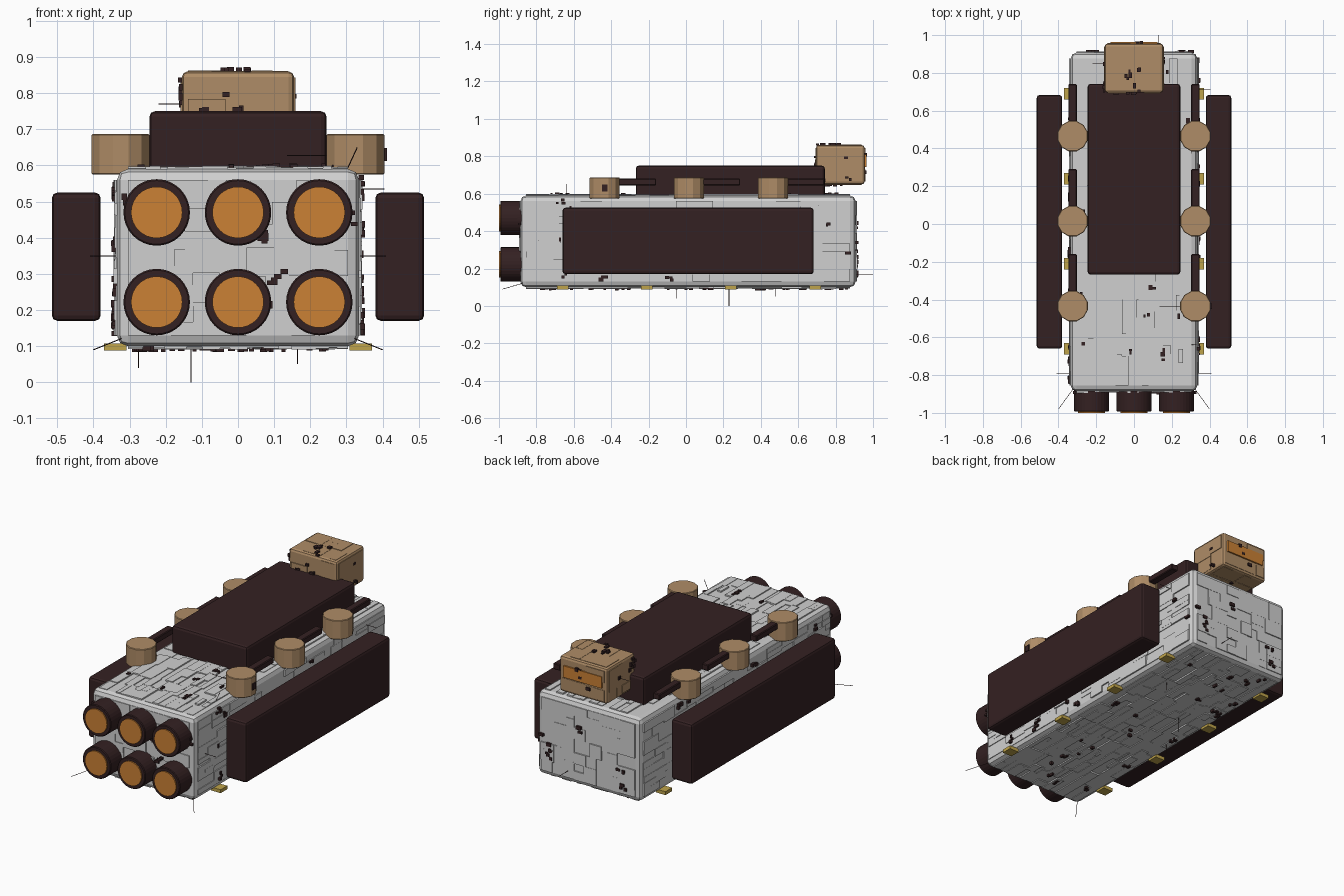
import bpy, bmesh, math, random
from mathutils import Matrix, Vector

random.seed(7)
if "Cube" in bpy.data.objects:
    bpy.data.objects.remove(bpy.data.objects["Cube"], do_unlink=True)


def material(name, rgb):
    m = bpy.data.materials.new(name)
    m.use_nodes = True
    m.diffuse_color = (*rgb, 1)
    m.node_tree.nodes["Principled BSDF"].inputs["Base Color"].default_value = (*rgb, 1)
    return m


GREY = material("hull grey", (0.63, 0.63, 0.63))
BROWN = material("dark brown", (0.034, 0.015, 0.016))
TAN = material("tan", (0.43, 0.265, 0.135))
ORANGE = material("glow orange", (0.6, 0.22, 0.035))
YELLOW = material("foot yellow", (0.52, 0.37, 0.07))


def finish(name, bm, mat):
    mesh = bpy.data.meshes.new(name)
    bm.to_mesh(mesh)
    bm.free()
    mesh.materials.append(mat)
    ob = bpy.data.objects.new(name, mesh)
    bpy.context.collection.objects.link(ob)
    return ob


def add_box(bm, lo, hi, frame=Matrix()):
    lo, hi = Vector(lo), Vector(hi)
    bmesh.ops.create_cube(bm, size=1, matrix=frame @ Matrix.Translation((lo + hi) / 2)
                          @ Matrix.Diagonal((*(hi - lo), 1)))


def box(name, lo, hi, mat, bevel=0.0, segments=2):
    bm = bmesh.new()
    add_box(bm, lo, hi)
    if bevel:
        bmesh.ops.bevel(bm, geom=bm.edges[:], offset=bevel, segments=segments,
                        profile=0.5, affect='EDGES')
    return finish(name, bm, mat)


def cylinder(name, start, end, radius, mat, sides=12, turn=0.0, bevel=0.0):
    start, end = Vector(start), Vector(end)
    axis = end - start
    frame = (Matrix.Translation((start + end) / 2)
             @ axis.to_track_quat('Z', 'Y').to_matrix().to_4x4() @ Matrix.Rotation(turn, 4, 'Z'))
    bm = bmesh.new()
    bmesh.ops.create_cone(bm, cap_ends=True, segments=sides, radius1=radius, radius2=radius,
                          depth=axis.length, matrix=frame)
    if bevel:
        rims = [e for e in bm.edges if any(len(f.verts) > 4 for f in e.link_faces)]
        bmesh.ops.bevel(bm, geom=rims, offset=bevel, segments=1, affect='EDGES')
    return finish(name, bm, mat)


def split(u0, u1, v0, v1, max_u, max_v):
    """Cut a rectangle into random smaller ones."""
    du, dv = (u1 - u0) / max_u, (v1 - v0) / max_v
    if max(du, dv) < random.uniform(0.8, 1.7):
        return [(u0, u1, v0, v1)]
    t = random.uniform(0.35, 0.65)
    if du > dv:
        m = u0 + (u1 - u0) * t
        return split(u0, m, v0, v1, max_u, max_v) + split(m, u1, v0, v1, max_u, max_v)
    m = v0 + (v1 - v0) * t
    return split(u0, u1, v0, m, max_u, max_v) + split(u0, u1, m, v1, max_u, max_v)


def face_frames(lo, hi):
    """Yield the frame, half sizes and normal of each side of a box."""
    centre, half = (Vector(lo) + Vector(hi)) / 2, (Vector(hi) - Vector(lo)) / 2
    for axis in range(3):
        for sign in (1, -1):
            n, u = Vector(), Vector()
            n[axis] = sign
            u[0 if axis == 1 else 1] = 1        # long direction runs along y where possible
            v = n.cross(u)
            frame = Matrix((u, v, n)).transposed().to_4x4()
            frame.translation = centre + n * half[axis]
            yield frame, abs(u.dot(half)), abs(v.dot(half)), n


def clad(name, lo, hi, mat, margin, long_size, end_size, thick, density):
    """Cover a box with thin plates and scattered dark fittings."""
    plates, bits = bmesh.new(), bmesh.new()
    for frame, hu, hv, n in face_frames(lo, hi):
        hu, hv = hu - margin, hv - margin
        size = end_size if n.y else long_size
        for u0, u1, v0, v1 in split(-hu, hu, -hv, hv, *size):
            if random.random() < 0.72:
                add_box(plates, (u0, v0, -0.002), (u1, v1, random.uniform(0.25, 1) * thick), frame)
        for _ in range(int(density * hu * hv) + 2):
            cu, cv = random.uniform(-hu, hu), random.uniform(-hv, hv)
            for _ in range(random.randint(1, 3)):
                pu, pv = cu + random.uniform(-0.02, 0.02), cv + random.uniform(-0.02, 0.02)
                a, b = random.uniform(0.005, 0.016), random.uniform(0.005, 0.011)
                add_box(bits, (pu - a, pv - b, -0.002),
                        (pu + a, pv + b, thick + random.uniform(0.002, 0.008)), frame)
    finish(name + "_plates", plates, mat)
    finish(name + "_fittings", bits, BROWN)


# Main hull
hull_lo, hull_hi = (-0.335, -0.885, 0.1), (0.335, 0.907, 0.59)
box("hull", hull_lo, hull_hi, GREY, 0.03)
clad("hull", hull_lo, hull_hi, GREY, 0.03, (0.14, 0.045), (0.1, 0.08), 0.009, 85)

# Upper deck block and rear bridge
box("deck_block", (-0.245, -0.268, 0.58), (0.245, 0.742, 0.75), BROWN, 0.015)
bridge_lo, bridge_hi = (-0.155, 0.695, 0.65), (0.155, 0.955, 0.86)
box("bridge", bridge_lo, bridge_hi, TAN, 0.015)
clad("bridge", bridge_lo, bridge_hi, TAN, 0.016, (0.1, 0.08), (0.1, 0.08), 0.005, 130)
box("bridge_window", (-0.125, 0.955, 0.742), (0.125, 0.964, 0.81), ORANGE)

# Parts mirrored on both sides
for side, label in ((1, "left"), (-1, "right")):
    xs = sorted((side * 0.38, side * 0.515))
    box(label + "_pod", (xs[0], -0.66, 0.17), (xs[1], 0.683, 0.525), BROWN, 0.015)
    for i in range(3):
        x, y = side * 0.325, -0.435 + i * 0.45
        cylinder(f"{label}_turret_{i}", (x, y, 0.575), (x, y, 0.687), 0.083, TAN,
                 turn=math.radians(15), bevel=0.003)
        box(f"{label}_barrel_{i}", (x - 0.022, y + 0.06, 0.645), (x + 0.022, y + 0.275, 0.681),
            BROWN, 0.004, 1)
    for i in range(4):
        x, y = side * 0.34, -0.66 + i * 0.45
        box(f"{label}_foot_{i}", (x - 0.031, y - 0.031, 0.088), (x + 0.031, y + 0.031, 0.108), YELLOW)

# Engines with glowing nozzles
for row, z in enumerate((0.222, 0.47)):
    for col in range(3):
        x = (col - 1) * 0.225
        cylinder(f"engine_{row}_{col}", (x, -0.87, z), (x, -0.993, z), 0.092, BROWN, 32, bevel=0.004)
        cylinder(f"engine_glow_{row}_{col}", (x, -0.99, z), (x, -1.0, z), 0.071, ORANGE, 32)

# Thin antennas
antennas = [
    ((-0.13, 0.23, 0.1), (-0.13, 0.23, 0)),
    ((0.165, 0.48, 0.1), (0.165, 0.48, 0.05)),
    ((-0.275, -0.05, 0.1), (-0.275, -0.05, 0.04)),
    ((0.13, 0.9, 0.17), (0.13, 1.0, 0.17)),
    ((0.25, -0.435, 0.627), (0.135, -0.435, 0.627)),
    ((0.3, -0.64, 0.585), (0.33, -0.64, 0.65)),
    ((0.33, 0.71, 0.535), (0.405, 0.71, 0.535)),
    ((-0.15, 0.85, 0.77), (-0.22, 0.85, 0.77)),
]
for side in (1, -1):
    antennas.append(((side * 0.33, -0.79, 0.35), (side * 0.41, -0.79, 0.35)))
    antennas.append(((side * 0.32, -0.87, 0.122), (side * 0.4, -0.98, 0.09)))
for i, (start, end) in enumerate(antennas):
    cylinder(f"antenna_{i}", start, end, 0.0015, BROWN, 6)

# Sensor cluster on one turret
box("turret_sensor", (0.395, -0.45, 0.612), (0.412, -0.42, 0.648), BROWN)
